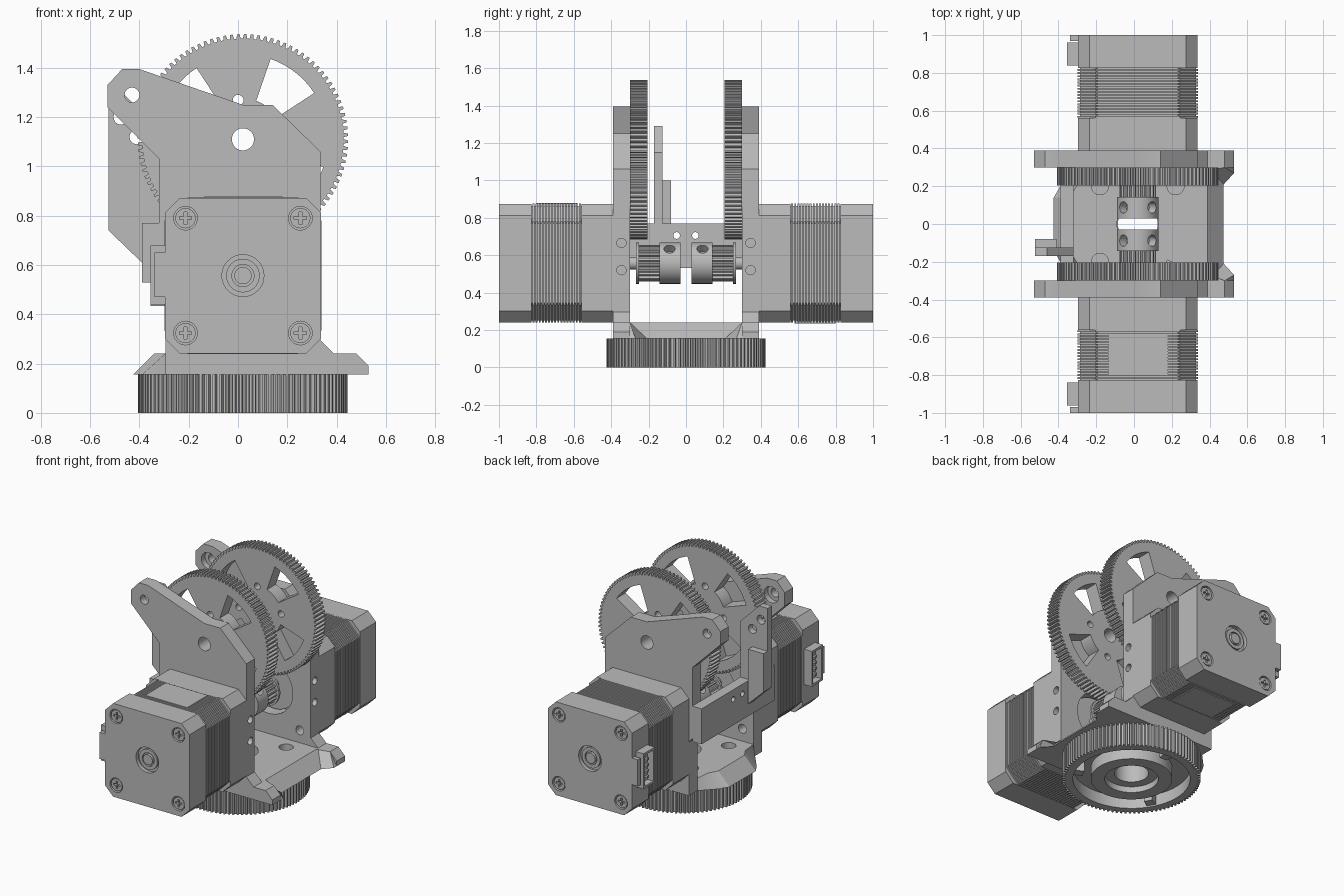
import bpy, bmesh
from math import sin, cos, pi, radians
from mathutils import Matrix, Vector

if "Cube" in bpy.data.objects:
    bpy.data.objects.remove(bpy.data.objects["Cube"])

grey = bpy.data.materials.new("mid_grey")
grey.use_nodes = True
grey.diffuse_color = (0.5, 0.5, 0.5, 1)
grey.node_tree.nodes["Principled BSDF"].inputs["Base Color"].default_value = (0.5, 0.5, 0.5, 1)

CX = 0.02          # common centre line in x
MZ = 0.557         # motor shaft height
GZ = 1.11          # large gear axle height


def evaluated_mesh(obj):
    dg = bpy.context.evaluated_depsgraph_get()
    return bpy.data.meshes.new_from_object(obj.evaluated_get(dg))


def finish(name, mesh):
    mesh.materials.clear()
    mesh.materials.append(grey)
    obj = bpy.data.objects.new(name, mesh)
    bpy.context.collection.objects.link(obj)
    bpy.ops.object.select_all(action='DESELECT')
    obj.select_set(True)
    bpy.context.view_layer.objects.active = obj
    bpy.ops.object.shade_smooth_by_angle(angle=radians(25))
    return obj


def plate(name, loops, axis, lo, hi):
    """Extrude an outline with holes between lo and hi along an axis."""
    curve = bpy.data.curves.new(name, 'CURVE')
    curve.dimensions, curve.fill_mode = '2D', 'BOTH'
    curve.extrude = (hi - lo) / 2
    for loop in loops:
        s = curve.splines.new('POLY')
        s.points.add(len(loop) - 1)
        for p, (u, v) in zip(s.points, loop):
            p.co = (u, v, 0, 1)
        s.use_cyclic_u = True
    tmp = bpy.data.objects.new(name + "_outline", curve)
    bpy.context.collection.objects.link(tmp)
    mesh = evaluated_mesh(tmp)
    bpy.data.objects.remove(tmp)
    mid = (lo + hi) / 2
    bm = bmesh.new()
    bm.from_mesh(mesh)
    for v in bm.verts:
        a, b, w = v.co
        w += mid
        v.co = {'x': (w, a, b), 'y': (a, w, b), 'z': (a, b, w)}[axis]
    bmesh.ops.remove_doubles(bm, verts=bm.verts, dist=1e-5)
    bmesh.ops.recalc_face_normals(bm, faces=bm.faces)
    bm.to_mesh(mesh)
    bm.free()
    return finish(name, mesh)


def circle(u, v, r, n=40):
    return [(u + r * cos(2 * pi * i / n), v + r * sin(2 * pi * i / n)) for i in range(n)]


def rect(u0, u1, v0, v1):
    return [(u0, v0), (u1, v0), (u1, v1), (u0, v1)]


def octagon(u, v, h, c):
    k = h - c
    return [(u + a, v + b) for a, b in
            [(-k, -h), (k, -h), (h, -k), (h, k), (k, h), (-k, h), (-h, k), (-h, -k)]]


def teeth(u, v, r, depth, n):
    pts = []
    for i in range(n):
        for f, rad in ((0, r - depth), (0.35, r - depth), (0.5, r), (0.85, r)):
            a = 2 * pi * (i + f) / n
            pts.append((u + rad * cos(a), v + rad * sin(a)))
    return pts


def sector(u, v, r0, r1, mid, half):
    arc = [radians(mid + half * (i / 4 - 1)) for i in range(9)]
    return ([(u + r1 * cos(a), v + r1 * sin(a)) for a in arc] +
            [(u + r0 * cos(a), v + r0 * sin(a)) for a in reversed(arc)])


def drill(obj, rods):
    """Cut round holes given as (start, end, radius)."""
    bm = bmesh.new()
    for p, q, r in rods:
        p, q = Vector(p), Vector(q)
        m = Matrix.Translation((p + q) / 2) @ (q - p).to_track_quat('Z', 'Y').to_matrix().to_4x4()
        bmesh.ops.create_cone(bm, cap_ends=True, segments=24, radius1=r, radius2=r,
                              depth=(q - p).length, matrix=m)
    mesh = bpy.data.meshes.new("drill")
    bm.to_mesh(mesh)
    bm.free()
    cutter = bpy.data.objects.new("drill", mesh)
    cutter.hide_render = True
    bpy.context.collection.objects.link(cutter)
    mod = obj.modifiers.new("holes", 'BOOLEAN')
    mod.operation, mod.solver, mod.object = 'DIFFERENCE', 'EXACT', cutter
    result, name = evaluated_mesh(obj), obj.name
    bpy.data.objects.remove(obj)
    bpy.data.objects.remove(cutter)
    return finish(name, result)


def counterpart(parts, matrix):
    for p in parts:
        mesh = p.data.copy()
        mesh.transform(matrix)
        if matrix.determinant() < 0:
            mesh.flip_normals()
        finish(p.name.replace("front", "back"), mesh)


corners = [(CX + sx * 0.233, MZ + sz * 0.233) for sx in (-1, 1) for sz in (-1, 1)]

# Turntable gear with a grooved underside
plate("turntable_gear", [teeth(CX, 0, 0.425, 0.018, 96), circle(CX, 0, 0.105)], 'z', 0.08, 0.155)
plate("turntable_rim", [teeth(CX, 0, 0.425, 0.018, 96), circle(CX, 0, 0.36, 64)], 'z', 0, 0.08)
plate("turntable_hub", [circle(CX, 0, 0.25, 64), circle(CX, 0, 0.165)], 'z', 0, 0.08)
plate("turntable_hub_step", [circle(CX, 0, 0.165), circle(CX, 0, 0.105)], 'z', 0.04, 0.08)
for i, a in enumerate((90, 210, 330)):
    plate(f"turntable_key_{i}", [sector(CX, 0, 0.3, 0.37, a, 5)], 'z', 0.01, 0.08)

# Base plate with sloped edges
half = [(0.475, 0.21), (0.53, 0.27), (0.53, 0.3), (0.53, 0.31), (-0.295, 0.31),
        (-0.295, 0.3), (-0.39, 0.2), (-0.425, 0.14)]
outline = half + [(x, -y) for x, y in reversed(half)]
bolts = [circle(CX + sx * 0.2, sy * 0.2, 0.045, 24) for sx in (-1, 1) for sy in (-1, 1)]
base = plate("base_plate", [outline, circle(CX, 0, 0.11)] + bolts, 'z', 0.155, 0.24)
for v in base.data.vertices:
    x, y, z = v.co
    if z > 0.2:
        side = 0.3 if y > 0 else -0.3
        if x < -0.35:
            v.co.x += 0.085
        elif x > 0.5:
            v.co = (0.48, side if abs(y) < 0.305 else y, z)
        elif x > 0.45:
            v.co = (0.39, side, z)

# Side frame with ear, bearing hole and motor mount
profile = [(-0.53, 1.33), (-0.47, 1.395), (-0.4, 1.395), (0.02, 1.25), (0.14, 1.25),
           (0.335, 1.06), (0.335, 0.295), (0.39, 0.24), (0.48, 0.24), (0.53, 0.19),
           (0.53, 0.155), (-0.295, 0.155), (-0.295, 0.52), (-0.32, 0.55),
           (-0.32, 1.03), (-0.53, 1.24)]
holes = [circle(-0.43, 1.29, 0.03), circle(CX, GZ, 0.045), circle(CX, MZ, 0.18, 64)]
frame = plate("front_frame", [profile] + holes + [circle(u, v, 0.03, 24) for u, v in corners],
              'y', -0.39, -0.3)
frame = drill(frame, [((0.28, -0.345, z), (0.36, -0.345, z), 0.025) for z in (0.52, 0.665)] +
              [((-0.43, -0.34, 1.29), (-0.43, -0.28, 1.29), 0.055)])

# Large spoked gear
windows = [sector(CX, GZ, 0.165, 0.345, a, 19) for a in (52, 142, 232, 322)]
pins = [circle(CX + 0.16 * cos(radians(a)), GZ + 0.16 * sin(radians(a)), 0.022, 20)
        for a in (7, 97, 187, 277)]
gear = plate("front_large_gear", [teeth(CX, GZ, 0.427, 0.018, 96), circle(CX, GZ, 0.045)]
             + windows + pins, 'y', -0.3, -0.205)

# Drive pulley on the motor shaft
collar = plate("front_pulley_collar", [circle(CX, MZ, 0.11), circle(CX, MZ, 0.035)],
               'y', -0.142, -0.03)
collar = drill(collar, [((CX + s * 0.04, -0.088, MZ + 0.04), (CX + s * 0.12, -0.088, MZ + 0.12), 0.03)
                        for s in (-1, 1)])
pulley = [collar,
          plate("front_pulley_teeth", [teeth(CX, MZ, 0.097, 0.014, 20)], 'y', -0.255, -0.142),
          plate("front_pulley_flange", [circle(CX, MZ, 0.11)], 'y', -0.268, -0.252),
          plate("front_motor_shaft", [circle(CX, MZ, 0.034, 24)], 'y', -0.39, -0.06)]

counterpart([frame, gear] + pulley, Matrix.Diagonal((1, -1, 1, 1)))

# Motor: end caps, laminated body, screws, bearing, label and socket
cap = octagon(CX, MZ, 0.316, 0.06)
motor = [
    plate("front_motor_end_face", [cap, circle(CX, MZ, 0.085)] +
          [circle(u, v, 0.048, 24) for u, v in corners], 'y', -1, -0.975),
    plate("front_motor_outer_cap", [cap], 'y', -0.975, -0.825),
    plate("front_motor_inner_cap", [cap], 'y', -0.56, -0.39),
    plate("front_motor_core", [octagon(CX, MZ, 0.307, 0.095)], 'y', -0.83, -0.55),
    plate("front_motor_pilot", [circle(CX, MZ, 0.17, 48)], 'y', -0.39, -0.36),
    plate("front_motor_bearing", [circle(CX, MZ, 0.068), circle(CX, MZ, 0.045)], 'y', -0.99, -0.97),
    plate("front_motor_shaft_end", [circle(CX, MZ, 0.035, 24)], 'y', -0.995, -0.97),
    plate("front_motor_label", [rect(-0.135, 0.18, -0.8, -0.58)], 'z', 0.86, 0.879),
    plate("front_socket_shell", [rect(-0.96, -0.84, 0.44, 0.68), rect(-0.945, -0.855, 0.455, 0.665)],
          'x', -0.355, -0.29),
    plate("front_socket_floor", [rect(-0.95, -0.85, 0.45, 0.67)], 'x', -0.31, -0.29),
    plate("front_socket_lip", [rect(-1, -0.97, 0.47, 0.65)], 'x', -0.338, -0.29)]
for i in range(16):
    y = -0.82 + i * 0.0165
    motor.append(plate(f"front_motor_lamination_{i}", [octagon(CX, MZ, 0.318, 0.095)], 'y', y, y + 0.01))
for i in range(4):
    z = 0.5 + i * 0.04
    motor.append(plate(f"front_socket_pin_{i}", [rect(-0.908, -0.892, z - 0.008, z + 0.008)],
                       'x', -0.348, -0.3))
for i, (u, v) in enumerate(corners):
    a, b = 0.006, 0.025
    cross = [(u + p, v + q) for p, q in [(-a, -b), (a, -b), (a, -a), (b, -a), (b, a), (a, a),
                                         (a, b), (-a, b), (-a, a), (-b, a), (-b, -a), (-a, -a)]]
    motor.append(plate(f"front_motor_screw_{i}", [circle(u, v, 0.041, 24), cross], 'y', -0.995, -0.974))
counterpart(motor, Matrix.Translation((0, 0, 2 * MZ)) @ Matrix.Diagonal((1, -1, -1, 1)))

# Cross plate joining the frames
plate("cross_plate", [rect(-0.3, 0.3, 0.53, 0.77), circle(-0.05, 0.705, 0.018, 20),
                      circle(0.05, 0.705, 0.018, 20)], 'x', -0.39, -0.32)
for s in (-1, 1):
    plate(f"cross_plate_end_{'front' if s < 0 else 'back'}",
          [rect(*sorted((s * 0.3, s * 0.39)), 0.53, 0.77)], 'x', -0.39, -0.32)

# Sensor arm rising from the cross plate
plate("sensor_arm", [[(-0.525, 0.74), (-0.39, 0.61), (-0.32, 0.61), (-0.32, 1.15), (-0.46, 1.29),
                      (-0.525, 1.29)], circle(-0.475, 1.2, 0.03, 24), circle(-0.41, 1.12, 0.03, 24)],
      'y', -0.17, -0.125)
plate("sensor_arm_rib", [[(-0.525, 0.74), (-0.41, 0.63), (-0.41, 1.0), (-0.525, 1.0)]],
      'y', -0.125, -0.08)
